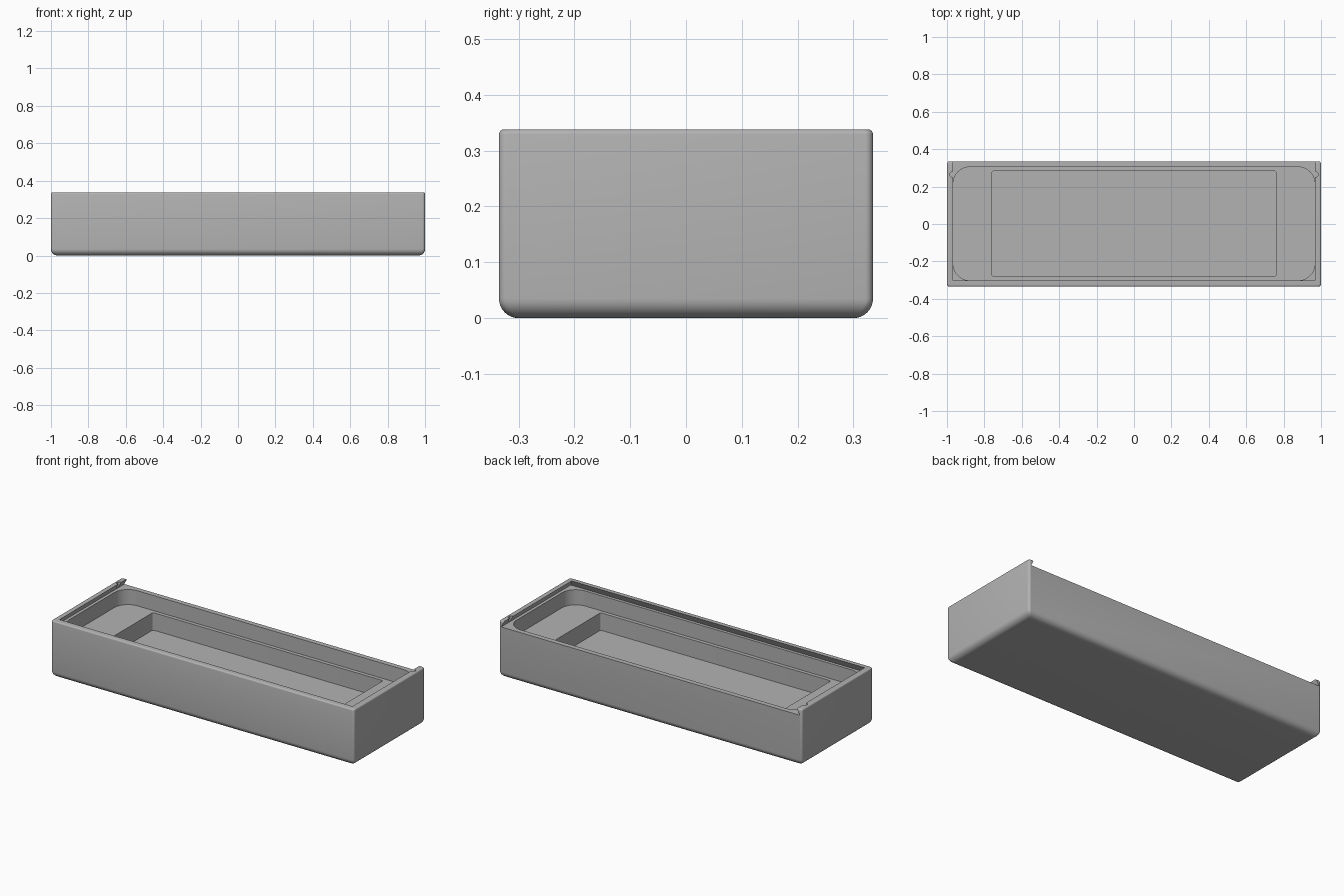
import bpy, bmesh
from math import sin, cos, pi, radians

if "Cube" in bpy.data.objects:
    bpy.data.objects.remove(bpy.data.objects["Cube"])

W, D, H = 1.0, 0.335, 0.338        # half width, half depth, height
SLOT_Z, SHELF_Z, POCKET_Z = 0.302, 0.212, 0.108

grey = bpy.data.materials.new("plain grey")
grey.use_nodes = True
grey.diffuse_color = (0.45, 0.45, 0.45, 1)
grey.node_tree.nodes["Principled BSDF"].inputs["Base Color"].default_value = (0.45, 0.45, 0.45, 1)


def rounded(x0, x1, y0, y1, z, r, steps=6):
    """Horizontal rounded rectangle at height z."""
    corners = ((x1 - r, y1 - r), (x0 + r, y1 - r), (x0 + r, y0 + r), (x1 - r, y0 + r))
    return [(cx + r * cos((q + i / steps) * pi / 2), cy + r * sin((q + i / steps) * pi / 2), z)
            for q, (cx, cy) in enumerate(corners) for i in range(steps + 1)]


def loft(name, sections):
    """Closed solid through matching horizontal sections, bottom to top."""
    bm = bmesh.new()
    rings = [[bm.verts.new(p) for p in s] for s in sections]
    n = len(rings[0])
    for a, b in zip(rings, rings[1:]):
        for i in range(n):
            j = (i + 1) % n
            bm.faces.new((a[i], a[j], b[j], b[i]))
    bm.faces.new(rings[0][::-1])
    bm.faces.new(rings[-1])
    bmesh.ops.recalc_face_normals(bm, faces=bm.faces)
    mesh = bpy.data.meshes.new(name)
    bm.to_mesh(mesh)
    bm.free()
    mesh.materials.append(grey)
    ob = bpy.data.objects.new(name, mesh)
    bpy.context.collection.objects.link(ob)
    return ob


def slot_section(z):
    """Dovetail slot outline: narrows towards the top, open at the back."""
    t = (H - z) * 0.5
    x, y = 0.967 + t, -0.302 - t
    return [(x, y, z), (x, 0.4, z), (-x, 0.4, z), (-x, y, z)]


# Outer body: round bottom edge, small round on top and at the corners
R, T = 0.035, 0.009
profile = [(R * (1 - sin(a)), R * (1 - cos(a))) for a in (i * pi / 16 for i in range(9))]
profile += [(T * (1 - cos(a)), H - T + T * sin(a)) for a in (i * pi / 8 for i in range(5))]
body = loft("tray_body", [rounded(-W + d, W - d, -D + d, D - d, z, 0.014) for d, z in profile])

# Cutters: lid slot, upper cavity, lower pocket and the two catch notches
cutters = [
    loft("lid_slot_cutter", [slot_section(SLOT_Z), slot_section(H + 0.01)]),
    loft("cavity_cutter", [rounded(-0.967, 0.967, -0.302, 0.305, z, 0.09, 12)
                           for z in (SHELF_Z, SLOT_Z + 0.006)]),
    loft("pocket_cutter", [rounded(-0.76, 0.76, -0.28, 0.283, z, 0.01)
                           for z in (POCKET_Z, SHELF_Z + 0.02)]),
]
for side in (-1, 1):
    x = side * 0.97
    cutters.append(loft("catch_notch_cutter", [rounded(x - 0.015, x + 0.015, 0.25, 0.28, z, 0.0145)
                                               for z in (SLOT_Z + 0.004, H + 0.02)]))

bpy.ops.object.select_all(action='DESELECT')
bpy.context.view_layer.objects.active = body
body.select_set(True)
for c in cutters:
    c.hide_render = True
    mod = body.modifiers.new("cut", 'BOOLEAN')
    mod.operation, mod.solver, mod.object = 'DIFFERENCE', 'EXACT', c
    bpy.ops.object.modifier_apply(modifier=mod.name)
    bpy.data.objects.remove(c)

bpy.ops.object.shade_smooth_by_angle(angle=radians(30))
